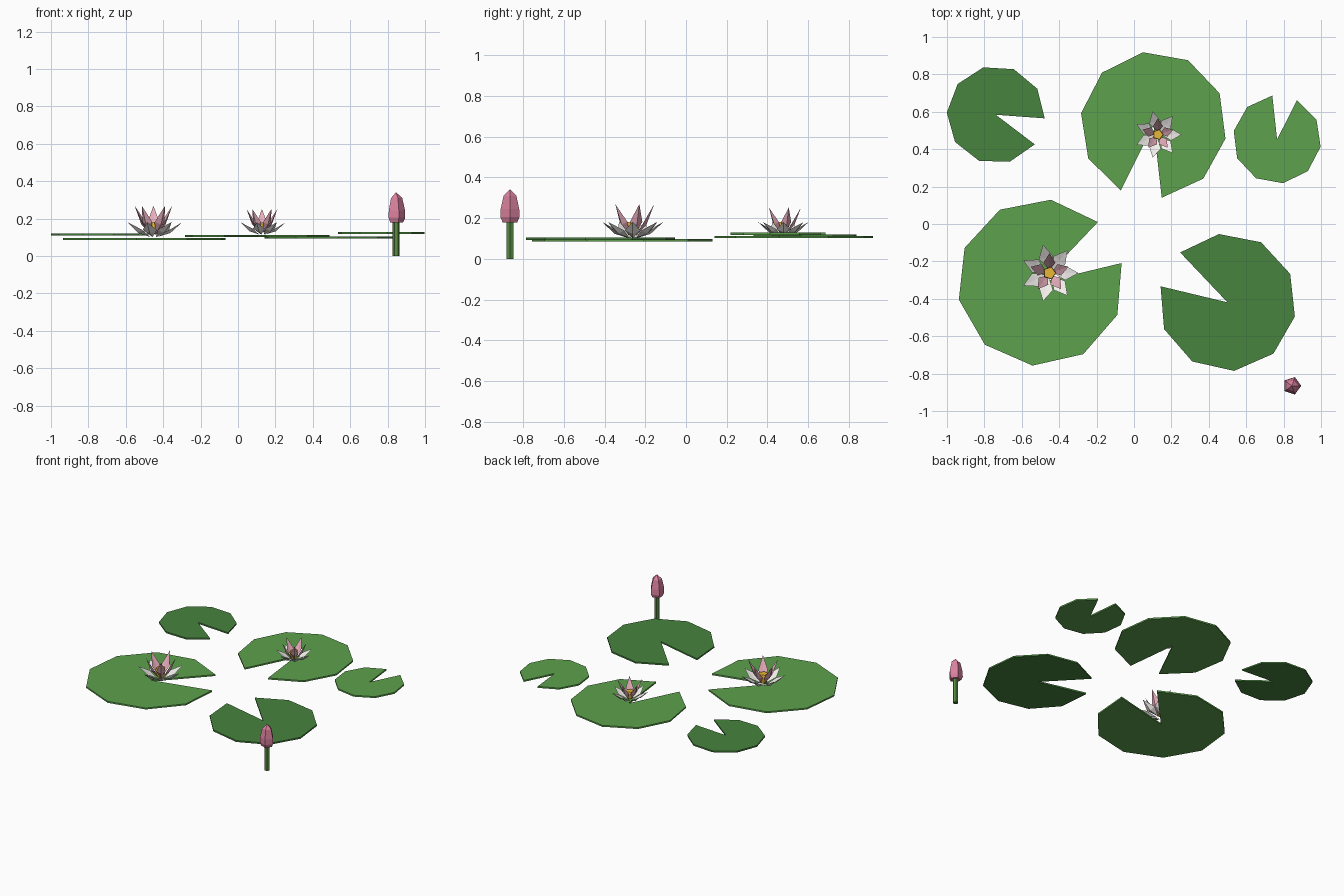
import bpy
from math import cos, sin, radians, pi

if "Cube" in bpy.data.objects:
    bpy.data.objects.remove(bpy.data.objects["Cube"])


def mat(name, rgb):
    m = bpy.data.materials.new(name)
    m.diffuse_color = (*rgb, 1)
    m.use_nodes = True
    m.node_tree.nodes["Principled BSDF"].inputs["Base Color"].default_value = m.diffuse_color
    return m


LIGHT = mat("light_green", (0.11, 0.355, 0.073))
DARK = mat("dark_green", (0.063, 0.228, 0.048))
STEM = mat("stem_green", (0.10, 0.26, 0.05))
WHITE = mat("petal_white", (0.91, 0.88, 0.86))
PALE = mat("petal_pink", (0.80, 0.42, 0.50))
PINK = mat("bud_pink", (0.70, 0.22, 0.34))
YELLOW = mat("yellow", (0.82, 0.47, 0.04))


def make(name, verts, faces, material):
    me = bpy.data.meshes.new(name)
    me.from_pydata(verts, [], faces)
    me.materials.append(material)
    ob = bpy.data.objects.new(name, me)
    bpy.context.collection.objects.link(ob)
    return ob


def lathe(name, x, y, rings, n, material):
    """Closed n-sided body from (radius, z) rings, bottom to top."""
    v = [(x + r * cos(2 * pi * i / n), y + r * sin(2 * pi * i / n), z)
         for r, z in rings for i in range(n)]
    f = [list(range(n))[::-1], [(len(rings) - 1) * n + i for i in range(n)]]
    for k in range(len(rings) - 1):
        for i in range(n):
            j = (i + 1) % n
            f.append((k * n + i, k * n + j, (k + 1) * n + j, (k + 1) * n + i))
    return make(name, v, f, material)


def pad(name, x, y, r, notch, z, material, thick=0.011, gap=33, n=10):
    """Ten-cornered leaf with a wedge notch reaching its centre."""
    ring = [(x, y)]
    for i in range(n):
        a = radians(notch + gap / 2 + (360 - gap) * i / (n - 1))
        ring.append((x + r * cos(a), y + r * sin(a)))
    m = n + 1
    v = [(*p, z - thick) for p in ring] + [(*p, z) for p in ring]
    f = []
    for i in range(1, n):
        f += [(0, i + 1, i), (m, m + i, m + i + 1)]
    for i in range(m):
        j = (i + 1) % m
        f.append((i, j, m + j, m + i))
    make(name, v, f, material)


def petals(name, x, y, z, s, count, start, prof, width, material):
    """Ring of folded kite petals; prof = base, side, front, back, tip as (r, z)."""
    v, f = [], []
    base, side, front, back, tip = prof
    local = [(*base, 0), (*side, width), (*side, -width),
             (*front, 0), (*back, 0), (*tip, 0)]
    for k in range(count):
        a = radians(start + 360 * k / count)
        o = len(v)
        for r, h, w in local:
            v.append((x + s * (r * cos(a) - w * sin(a)),
                      y + s * (r * sin(a) + w * cos(a)), z + s * h))
        for t in ((0, 3, 1), (0, 2, 3), (1, 3, 5), (3, 2, 5),
                  (0, 1, 4), (0, 4, 2), (1, 5, 4), (4, 5, 2)):
            f.append([o + i for i in t])
    make(name, v, f, material)


def flower(name, x, y, z, s):
    petals(name + "_outer_petals", x, y, z, s, 7, 0,
           [(0.02, 0.005), (0.085, 0.043), (0.085, 0.04), (0.09, 0.026), (0.155, 0.085)],
           0.039, WHITE)
    petals(name + "_inner_petals", x, y, z, s, 5, 18,
           [(0.015, 0.015), (0.055, 0.085), (0.057, 0.08), (0.068, 0.072), (0.106, 0.172)],
           0.032, PALE)
    lathe(name + "_center", x, y,
          [(0.024 * s, z + 0.02 * s), (0.036 * s, z + 0.06 * s), (0.033 * s, z + 0.085 * s)],
          5, YELLOW)


# Lily pads
pad("pad_large", -0.50, -0.313, 0.446, 30, 0.097, LIGHT)
pad("pad_back", 0.104, 0.53, 0.392, -100, 0.113, LIGHT)
pad("pad_small_right", 0.765, 0.452, 0.236, 79.7, 0.129, LIGHT)
pad("pad_front_right", 0.50, -0.419, 0.368, 150, 0.105, DARK)
pad("pad_small_left", -0.739, 0.584, 0.262, -20.7, 0.121, DARK)

# Open flowers
flower("large_flower", -0.452, -0.262, 0.097, 1.0)
flower("small_flower", 0.128, 0.478, 0.111, 0.82)

# Closed bud on its stem
lathe("bud_stem", 0.845, -0.865, [(0.019, 0), (0.019, 0.19)], 6, STEM)
lathe("bud", 0.845, -0.865,
      [(0.038, 0.18), (0.049, 0.205), (0.048, 0.245), (0.033, 0.31), (0.002, 0.34)], 5, PINK)
